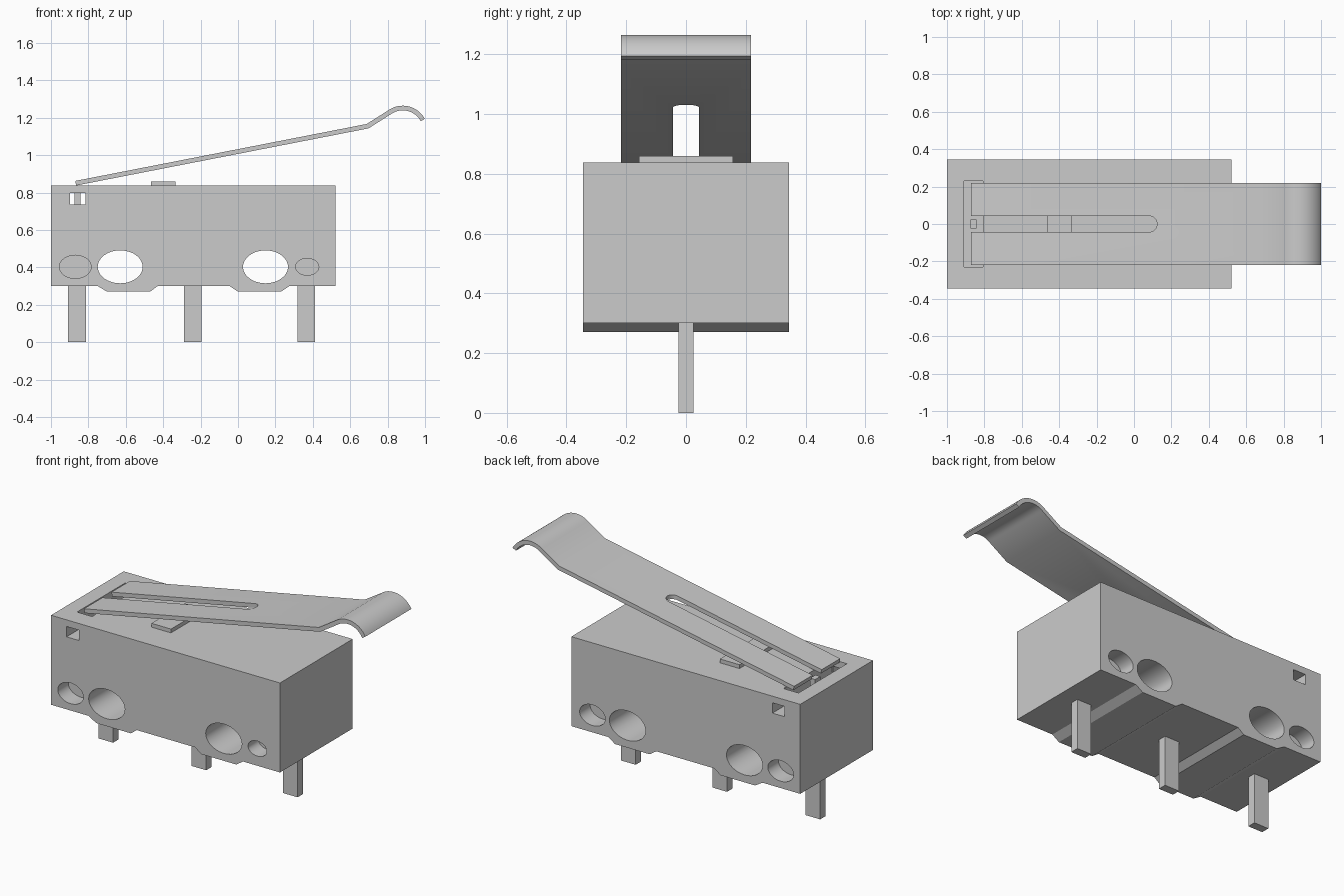
import bpy, bmesh
from math import cos, sin, radians, pi

cube = bpy.data.objects.get("Cube")
if cube:
    bpy.data.objects.remove(cube, do_unlink=True)

grey = bpy.data.materials.new("light grey")
grey.use_nodes = True
grey.diffuse_color = (0.6, 0.6, 0.6, 1)
grey.node_tree.nodes["Principled BSDF"].inputs["Base Color"].default_value = (0.6, 0.6, 0.6, 1)


def finish(name, bm):
    bmesh.ops.recalc_face_normals(bm, faces=bm.faces)
    mesh = bpy.data.meshes.new(name)
    bm.to_mesh(mesh)
    bm.free()
    mesh.materials.append(grey)
    obj = bpy.data.objects.new(name, mesh)
    bpy.context.collection.objects.link(obj)
    return obj


def prism(name, outline, y0, y1):
    """Extrude an (x, z) outline from y0 to y1."""
    bm = bmesh.new()
    face = bm.faces.new([bm.verts.new((x, y0, z)) for x, z in outline])
    new = bmesh.ops.extrude_face_region(bm, geom=[face])["geom"]
    verts = [v for v in new if isinstance(v, bmesh.types.BMVert)]
    bmesh.ops.translate(bm, verts=verts, vec=(0, y1 - y0, 0))
    return finish(name, bm)


def box(name, x, y, z):
    return prism(name, [(x[0], z[0]), (x[1], z[0]), (x[1], z[1]), (x[0], z[1])], *y)


def oval(x, rx, rz, y0, y1, n=48):
    pts = [(x + rx * cos(2 * pi * i / n), 0.403 + rz * sin(2 * pi * i / n)) for i in range(n)]
    return prism("hole_cutter", pts, y0, y1)


def activate(obj):
    bpy.ops.object.select_all(action="DESELECT")
    obj.select_set(True)
    bpy.context.view_layer.objects.active = obj


def apply(obj, mod):
    activate(obj)
    bpy.ops.object.modifier_apply(modifier=mod.name)


def cut(obj, cutter):
    mod = obj.modifiers.new("cut", "BOOLEAN")
    mod.operation = "DIFFERENCE"
    mod.solver = "EXACT"
    mod.object = cutter
    apply(obj, mod)
    bpy.data.objects.remove(cutter, do_unlink=True)


def smooth(obj):
    activate(obj)
    bpy.ops.object.shade_smooth_by_angle(angle=radians(30))


# Housing with two shallow feet along the bottom
half = 0.345
body = prism("housing", [
    (-1, 0.3), (-0.75, 0.3), (-0.7, 0.27), (-0.47, 0.27), (-0.43, 0.3),
    (-0.045, 0.3), (0, 0.27), (0.23, 0.27), (0.275, 0.3),
    (0.52, 0.3), (0.52, 0.837), (-1, 0.837)], -half, half)

# Through mounting holes and blind locating holes
for x in (-0.63, 0.147):
    cut(body, oval(x, 0.12, 0.088, -1, 1))
depth = half - 0.1
cut(body, oval(-0.87, 0.085, 0.062, -1, -depth))
cut(body, oval(0.37, 0.062, 0.045, -1, -depth))
for x in (-0.87, 0.38):
    cut(body, oval(x, 0.085, 0.062, depth, 1))

# Hinge recess in the top and the windows leading into it
cut(body, box("recess_cutter", (-0.908, -0.808), (-0.23, 0.23), (0.732, 1)))
cut(body, box("window_cutter", (-0.897, -0.815), (-1, 1), (0.735, 0.797)))
smooth(body)

# Hinge post and plunger
box("hinge_post", (-0.875, -0.842), (-0.025, 0.025), (0.72, 0.83))
box("plunger", (-0.465, -0.335), (-0.157, 0.157), (0.8, 0.86))

# Terminals
for name, x in (("left", -0.86), ("middle", -0.242), ("right", 0.365)):
    box(name + "_terminal", (x - 0.048, x + 0.048), (-0.025, 0.025), (0, 0.32))

# Sprung lever: straight arm, kick-up and rolled tip
path = [(-0.868, 0.85), (0.693, 1.155)]
for i in range(17):
    a = radians(125 - i * 97 / 16)
    path.append((0.881 + 0.121 * cos(a), 1.131 + 0.121 * sin(a)))
bm = bmesh.new()
rows = [[bm.verts.new((x, y, z)) for y in (-0.218, 0.218)] for x, z in path]
for a, b in zip(rows, rows[1:]):
    bm.faces.new((a[0], b[0], b[1], a[1]))
lever = finish("lever", bm)
solid = lever.modifiers.new("thickness", "SOLIDIFY")
solid.thickness = 0.025
solid.offset = 0
solid.use_even_offset = True
apply(lever, solid)

# Open-ended slot with a round inner end
bm = bmesh.new()
r = 0.043
outline = [(-1.2, -r), *[(0.08 + r * cos(radians(t)), r * sin(radians(t)))
                         for t in range(-90, 91, 10)], (-1.2, r)]
face = bm.faces.new([bm.verts.new((x, y, 0.5)) for x, y in outline])
new = bmesh.ops.extrude_face_region(bm, geom=[face])["geom"]
bmesh.ops.translate(bm, verts=[v for v in new if isinstance(v, bmesh.types.BMVert)], vec=(0, 0, 1))
cut(lever, finish("slot_cutter", bm))
smooth(lever)
